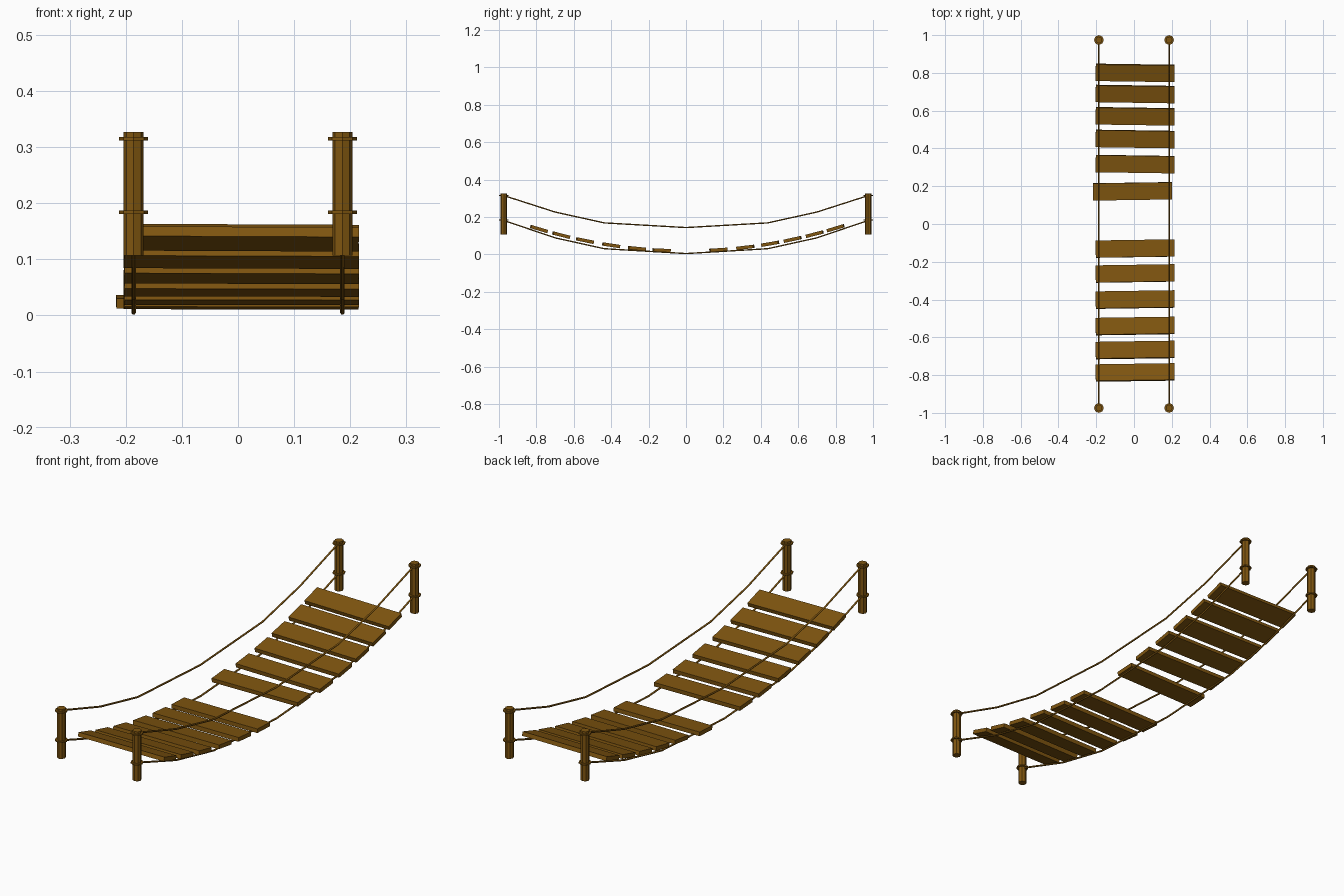
import bpy, bmesh, math
from mathutils import Matrix, Vector

cube = bpy.data.objects.get("Cube")
if cube:
    bpy.data.objects.remove(cube, do_unlink=True)

POST_X, POST_Y = 0.186, 0.974

wood = bpy.data.materials.new("brown wood")
wood.use_nodes = True
colour = (0.215, 0.092, 0.005, 1)
wood.diffuse_color = colour
wood.node_tree.nodes["Principled BSDF"].inputs["Base Color"].default_value = colour


def add_object(name, mesh):
    mesh.materials.clear()
    mesh.materials.append(wood)
    obj = bpy.data.objects.new(name, mesh)
    bpy.context.collection.objects.link(obj)
    return obj


def cylinder(bm, x, y, bottom, top, radius, sides=8):
    bmesh.ops.create_cone(
        bm, cap_ends=True, segments=sides, radius1=radius, radius2=radius,
        depth=top - bottom,
        matrix=Matrix.Translation((x, y, (bottom + top) / 2)))


def post(name, x, y):
    # Octagonal post with two collars where the ropes are tied
    bm = bmesh.new()
    cylinder(bm, x, y, 0.107, 0.327, 0.018)
    for z in (0.184, 0.315):
        cylinder(bm, x, y, z - 0.003, z + 0.003, 0.026)
    mesh = bpy.data.meshes.new(name)
    bm.to_mesh(mesh)
    bm.free()
    add_object(name, mesh)


def rope(name, x, half_path):
    # Sagging rope: half a path, mirrored front to back
    points = [(-y, z) for y, z in half_path] + [(y, z) for y, z in half_path[-2::-1]]
    curve = bpy.data.curves.new(name + "_path", "CURVE")
    curve.dimensions = "3D"
    curve.bevel_depth = 0.004
    curve.bevel_resolution = 1
    curve.use_fill_caps = True
    spline = curve.splines.new("POLY")
    spline.points.add(len(points) - 1)
    for p, (y, z) in zip(spline.points, points):
        p.co = (x, y, z, 1)
    helper = bpy.data.objects.new(name + "_helper", curve)
    bpy.context.collection.objects.link(helper)
    bpy.context.view_layer.update()
    mesh = bpy.data.meshes.new_from_object(
        helper.evaluated_get(bpy.context.evaluated_depsgraph_get()))
    bpy.data.objects.remove(helper, do_unlink=True)
    bpy.data.curves.remove(curve)
    mesh.name = name
    add_object(name, mesh)


def plank(name, x, y, yaw):
    # Board lying on the sag, pitched to follow its slope
    bm = bmesh.new()
    bmesh.ops.create_cube(bm, size=1)
    bmesh.ops.scale(bm, vec=Vector((0.418, 0.091, 0.018)), verts=bm.verts)
    place = (Matrix.Translation((x, y, 0.019 + 0.19 * y * y))
             @ Matrix.Rotation(math.atan(0.38 * y), 4, "X")
             @ Matrix.Rotation(yaw, 4, "Z"))
    bmesh.ops.transform(bm, matrix=place, verts=bm.verts)
    mesh = bpy.data.meshes.new(name)
    bm.to_mesh(mesh)
    bm.free()
    add_object(name, mesh)


# Posts and ropes on both sides
hand_path = [(0.974, 0.315), (0.7, 0.227), (0.437, 0.169), (0, 0.144)]
foot_path = [(0.974, 0.182), (0.7, 0.089), (0.437, 0.031), (0, 0.005)]
for side, sx in (("left", 1), ("right", -1)):
    for end, sy in (("front", -1), ("back", 1)):
        post(f"{end}_{side}_post", sx * POST_X, sy * POST_Y)
    rope(f"{side}_hand_rope", sx * POST_X, hand_path)
    rope(f"{side}_foot_rope", sx * POST_X, foot_path)

# Walking boards, with a gap in the middle and one board shifted sideways
plank_ys = [-0.786, -0.667, -0.54, -0.4, -0.262, -0.13,
            0.173, 0.317, 0.45, 0.57, 0.688, 0.8]
for i, y in enumerate(plank_ys):
    shift = -0.008 if i == 6 else 0.006
    plank(f"plank_{i + 1}", shift, y, 0.015 if i < 7 else -0.015)
